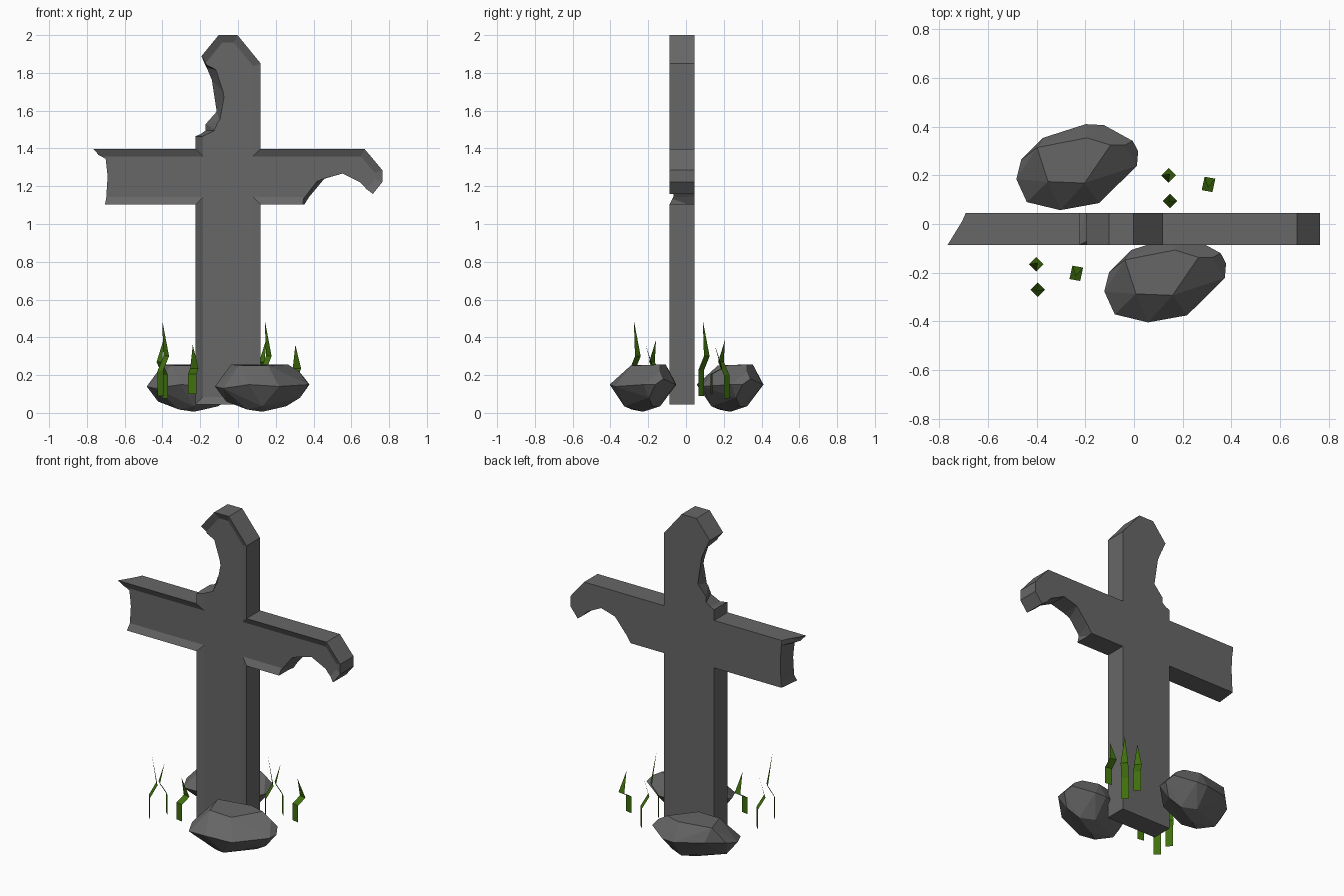
import bpy, bmesh
from mathutils import Vector

if "Cube" in bpy.data.objects:
    bpy.data.objects.remove(bpy.data.objects["Cube"])


def material(name, rgb):
    m = bpy.data.materials.new(name)
    m.diffuse_color = (*rgb, 1)
    m.use_nodes = True
    m.node_tree.nodes["Principled BSDF"].inputs["Base Color"].default_value = m.diffuse_color
    return m


STONE = material("grey stone", (0.135, 0.135, 0.135))
GREEN = material("grass green", (0.05, 0.16, 0.004))
FRONT, BACK = -0.087, 0.045


def finish(name, bm, mat):
    me = bpy.data.meshes.new(name)
    bm.to_mesh(me)
    bm.free()
    me.materials.append(mat)
    ob = bpy.data.objects.new(name, me)
    bpy.context.collection.objects.link(ob)
    return ob


def loft(front, back, y0, y1, triangulate=False):
    """Solid between two xz outlines; returns the bmesh and its front face."""
    bm = bmesh.new()
    a = [bm.verts.new((x, y0, z)) for x, z in front]
    b = [bm.verts.new((x, y1, z)) for x, z in back]
    n = len(a)
    face = bm.faces.new(a)
    bm.faces.new(b[::-1])
    for i in range(n):
        j = (i + 1) % n
        bm.faces.new((a[j], a[i], b[i], b[j]))
    bmesh.ops.recalc_face_normals(bm, faces=bm.faces)
    if triangulate:
        bmesh.ops.triangulate(bm, faces=bm.faces)
    return bm, face


# Cross: right half of the outline, mirrored about x = -0.05
CX = -0.0525
half = [(0.1725, 0.045), (0.1725, 1.103), (0.722, 1.103), (0.8165, 1.222),
        (0.8165, 1.285), (0.722, 1.398), (0.1725, 1.398), (0.1725, 1.85), (0.05, 2.0)]
outline = [(CX + x, z) for x, z in half] + [(CX - x, z) for x, z in half[::-1]]
bm, face = loft(outline, outline, FRONT, BACK)
# sunken front panel inside a raised rim
bmesh.ops.inset_region(bm, faces=[face], thickness=0.04, use_even_offset=True)
for v in face.verts:
    v.co.y = FRONT + 0.02
cross = finish("stone_cross", bm, STONE)

# Broken areas: front edge path, back edge path, shared outer points
breaks = [
    ([(-0.193, 1.886), (-0.167, 1.845), (-0.108, 1.815), (-0.066, 1.685),
      (-0.093, 1.542), (-0.114, 1.495), (-0.183, 1.462), (-0.235, 1.461)],
     [(-0.193, 1.886), (-0.168, 1.83), (-0.14, 1.764), (-0.114, 1.595),
      (-0.172, 1.53), (-0.172, 1.495), (-0.2, 1.475), (-0.235, 1.461)],
     [(-0.4, 1.461), (-0.4, 1.9)]),
    ([(-0.775, 1.41), (-0.75, 1.367), (-0.703, 1.34), (-0.693, 1.25),
      (-0.7, 1.14), (-0.706, 1.09)],
     [(-0.69, 1.41), (-0.688, 1.367), (-0.685, 1.34), (-0.68, 1.25),
      (-0.685, 1.14), (-0.69, 1.09)],
     [(-1.0, 1.09), (-1.0, 1.41)]),
    ([(0.343, 1.09), (0.347, 1.14), (0.41, 1.222), (0.458, 1.242), (0.553, 1.267),
      (0.648, 1.22), (0.68, 1.185), (0.72, 1.155)],
     [(0.343, 1.09), (0.38, 1.147), (0.412, 1.185), (0.458, 1.24), (0.553, 1.267),
      (0.648, 1.22), (0.68, 1.185), (0.72, 1.155)],
     [(0.9, 1.0), (0.343, 1.0)]),
]
for i, (f, b, outer) in enumerate(breaks):
    bm, _ = loft(f + outer, b + outer, FRONT - 0.003, BACK + 0.003, True)
    cutter = finish(f"break_cutter_{i}", bm, STONE)
    cutter.hide_render = True
    mod = cross.modifiers.new("break", 'BOOLEAN')
    mod.operation = 'DIFFERENCE'
    mod.solver = 'EXACT'
    mod.object = cutter
    bpy.context.view_layer.objects.active = cross
    bpy.ops.object.modifier_apply(modifier=mod.name)
    bpy.data.objects.remove(cutter)

# Rocks: faceted hulls, two copies
rock_points = [
    (-.25, -.05, .14), (-.23, .03, .16), (-.14, .12, .17), (.035, .176, .15),
    (.11, .172, .15), (.228, .107, .18), (.25, .065, .15), (.245, .005, .15),
    (.09, -.148, .14), (-.07, -.177, .15), (-.207, -.144, .13),
    (-.165, .08, .256), (.04, .12, .256), (.137, .09, .256), (.195, .09, .22),
    (.03, -.066, .25), (-.12, -.06, .252),
    (-.08, -.06, .018), (0, 0, .006), (.127, .05, .035), (-.19, -.03, .06),
    (0, -.1, .035), (.04, .09, .035), (.2, .03, .08)]
for name, x, y in (("front_rock", 0.128, -0.227), ("back_rock", -0.233, 0.234)):
    bm = bmesh.new()
    for p in rock_points:
        bm.verts.new(Vector(p) + Vector((x, y, 0)))
    res = bmesh.ops.convex_hull(bm, input=bm.verts)
    loose = [g for g in res["geom_interior"] if isinstance(g, bmesh.types.BMVert)]
    bmesh.ops.delete(bm, geom=loose, context='VERTS')
    bmesh.ops.dissolve_limit(bm, angle_limit=0.12, verts=bm.verts, edges=bm.edges)
    bmesh.ops.recalc_face_normals(bm, faces=bm.faces)
    finish(name, bm, STONE)


# Grass: flat blades with a kink and a pointed tip
def blade(name, base, wide, bend, heights):
    bm = bmesh.new()
    base, wide, bend = Vector(base), Vector(wide), Vector(bend)
    z0, z1, z2, z3 = heights
    rows = []
    for p, z in ((base, z0), (base, z1), (base + bend, z2)):
        rows.append([bm.verts.new((*(p + s * wide), z)) for s in (-1, 1)])
    tip = bm.verts.new((*(base + 0.3 * bend), z3))
    for lo, hi in zip(rows, rows[1:]):
        bm.faces.new((lo[0], lo[1], hi[1], hi[0]))
    bm.faces.new((rows[2][0], rows[2][1], tip))
    finish(name, bm, GREEN)


for side, dx, dy in (("front", 0, 0), ("back", 0.543, 0.365)):
    blade(side + "_grass_tall", (-0.41 + dx, -0.285 + dy), (0.015, -0.015),
          (0.03, 0.03), (0.09, 0.225, 0.30, 0.49))
    blade(side + "_grass_middle", (-0.386 + dx, -0.15 + dy), (0.015, -0.015),
          (-0.03, -0.03), (0.075, 0.20, 0.27, 0.385))
    blade(side + "_grass_short", (-0.243 + dx, -0.23 + dy), (0.022, -0.004),
          (0.012, 0.055), (0.10, 0.205, 0.235, 0.36))
